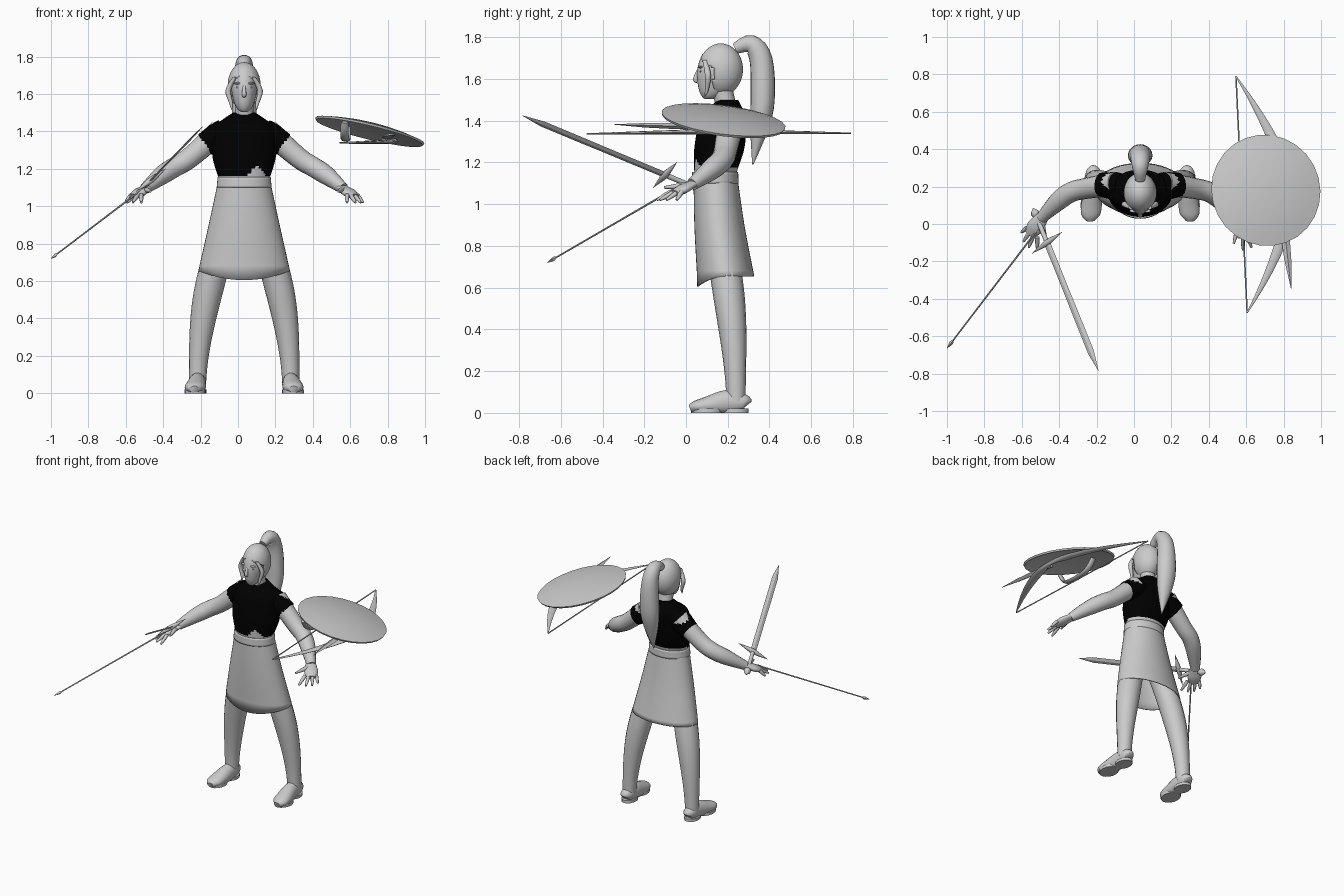
import bpy, bmesh, math
from mathutils import Vector, Matrix

if "Cube" in bpy.data.objects:
    bpy.data.objects.remove(bpy.data.objects["Cube"])

CX = 0.033  # centre line of the figure
SIDES = ((1, "left_"), (-1, "right_"))


def material(name, value):
    mat = bpy.data.materials.new(name)
    mat.use_nodes = True
    mat.diffuse_color = (value, value, value, 1)
    mat.node_tree.nodes["Principled BSDF"].inputs["Base Color"].default_value = mat.diffuse_color
    return mat


GREY = material("plain grey", 0.6)
BLACK = material("black cloth", 0.0)


def finish(name, bm, mat, smooth=True):
    bmesh.ops.recalc_face_normals(bm, faces=bm.faces)
    mesh = bpy.data.meshes.new(name)
    bm.to_mesh(mesh)
    bm.free()
    for face in mesh.polygons:
        face.use_smooth = smooth
    if smooth:
        mesh.set_sharp_from_angle(angle=math.radians(50))
    mesh.materials.append(mat)
    ob = bpy.data.objects.new(name, mesh)
    bpy.context.scene.collection.objects.link(ob)
    return ob


def resample(rows, steps):
    """Smooth curve through rows of numbers."""
    padded = [rows[0]] + rows + [rows[-1]]
    out = []
    for i in range(len(rows) - 1):
        quad = list(zip(*padded[i:i + 4]))
        for k in range(steps):
            t = k / steps
            out.append([b + t / 2 * (c - a + t * (2*a - 5*b + 4*c - d + t * (3*b - a - 3*c + d)))
                        for a, b, c, d in quad])
    return out + [rows[-1]]


def loft(name, rows, mat=GREY, seg=16, steps=4, ref=(0, 0, 1), level=False, cap=True, smooth=True):
    """Skin ellipses (x, y, z, a, b) along a path; level keeps them horizontal."""
    rows = resample([tuple(r) if len(r) == 5 else (*r, r[-1]) for r in rows], steps)
    points = [Vector(r[:3]) for r in rows]
    bm = bmesh.new()
    rings = []
    for i, (point, row) in enumerate(zip(points, rows)):
        u, v = Vector((1, 0, 0)), Vector((0, 1, 0))
        if not level:
            along = points[min(i + 1, len(points) - 1)] - points[max(i - 1, 0)]
            u = along.cross(Vector(ref)).normalized()
            v = along.normalized().cross(u)
        a, b = (max(r, 0.001) for r in row[3:])
        angles = [math.tau * k / seg for k in range(seg)]
        rings.append([bm.verts.new(point + u * a * math.cos(w) + v * b * math.sin(w)) for w in angles])
    for p, q in zip(rings, rings[1:]):
        for k in range(seg):
            bm.faces.new((p[k - 1], p[k], q[k], q[k - 1]))
    if cap:
        bm.faces.new(rings[0])
        bm.faces.new(rings[-1])
    return finish(name, bm, mat, smooth)


def stack(name, rings, **options):
    """Level rings (z, y, half width, half depth) on the centre line."""
    return loft(name, [(CX, y, z, a, b) for z, y, a, b in rings], level=True, **options)


def bar(start, end, radii, thin=1.0):
    """Evenly spaced rows on a straight line."""
    last = len(radii) - 1
    return [(*Vector(start).lerp(Vector(end), i / last), r, r * thin) for i, r in enumerate(radii)]


def pair(name, rows, **options):
    """Left and right copies; x is measured from the centre line."""
    return [loft(side + name, [(CX + sign * r[0], *r[1:]) for r in rows], **options)
            for sign, side in SIDES]


def ball(name, centre, size, seg=16):
    bm = bmesh.new()
    place = Matrix.LocRotScale(Vector(centre) + Vector((CX, 0, 0)), None, Vector(size))
    bmesh.ops.create_uvsphere(bm, u_segments=seg, v_segments=seg, radius=1, matrix=place)
    return finish(name, bm, GREY)


def thicken(ob, amount):
    ob.modifiers.new("thickness", "SOLIDIFY").thickness = amount


# Torso with a cropped top and bare waist
torso = stack("torso", [(1.06, .14, .13, .1), (1.14, .14, .135, .1), (1.27, .16, .17, .12),
                        (1.42, .18, .165, .11), (1.46, .19, .12, .08), (1.5, .2, .06, .05)],
              seg=48, steps=10)
torso.data.materials.append(BLACK)
for face in torso.data.polygons:
    c = face.center
    notch = max(0, 0.05 - abs(c.x - 0.1)) if c.y < 0.14 else 0.01
    face.material_index = int(c.z > 1.165 + notch)
pair("sleeve", bar((.1, .2, 1.4), (.21, .21, 1.33), [.07, .075, .07, .065]), mat=BLACK)

# Skirt with a hem that dips in front, and belt
skirt = stack("skirt", [(1.15, .14, .136, .104), (.9, .16, .19, .12), (.655, .19, .245, .137)],
              seg=40, steps=6, cap=False)
for v in skirt.data.vertices:
    if v.co.z < 0.66:
        v.co.z -= 0.05 * max(0, (0.19 - v.co.y) / 0.137) ** 2
thicken(skirt, 0.006)
thicken(stack("belt", [(1.155, .14, .142, .11), (1.1, .14, .147, .112)], seg=40, cap=False), 0.01)


# Legs swell from ankle to thigh
def leg_row(z):
    swell = 1 - math.cos(math.pi * min(1, z / 0.65))
    radius = 0.045 + 0.018 * swell
    return (0.25 - 0.2 * z * z, 0.24 - 0.11 * z * z, z, radius, radius - 0.004 * swell / 2)


pair("leg", [leg_row(0.05 + k / 10) for k in range(10)], level=True)

# Shoes, flattened on the ground
for shoe in pair("shoe", [(.25, .297, .04, .02), (.25, .28, .05, .04), (.25, .2, .05, .047, .06),
                          (.26, .1, .035, .055, .043), (.266, .05, .03, .05, .03), (.266, .02, .02, .025, .02)]):
    for v in shoe.data.vertices:
        v.co.z = max(v.co.z, 0.0)
pair("heel", [(.25, .235, z, .049, .065) for z in (0, .02)], level=True, steps=1)
pair("sole", [(.263, .1, z, .057, .075) for z in (0, .02)], level=True, steps=1)

# Arms and hands with fanned fingers
pair("arm", [(.13, .215, 1.4, .064), (.29, .19, 1.26, .056), (.37, .17, 1.21, .054),
             (.44, .12, 1.165, .05), (.53, .03, 1.095, .03)])
pair("palm", bar((.515, .045, 1.105), (.59, -.054, 1.052), [.03, .04, .045, .03], thin=0.5))
for i in range(4):
    f = i / 3
    reach = 0.02 * math.sin(math.pi * f)
    base = Vector((.55, -.07, 1.06)).lerp(Vector((.605, -.02, 1.06)), f)
    tip = Vector((.55, -.14, 1.02)).lerp(Vector((.635, -.045, 1.02)), f)
    tip += Vector((reach, -reach, 0))
    pair("finger_%d" % (i + 1), bar(base, tip, [.012, .011, .006]), seg=8)
pair("thumb", bar((.53, .01, 1.09), (.5, -.105, 1.08), [.018, .013, .006]), seg=8)

# Neck, head and face
stack("neck", [(1.44, .2, .06, .055), (1.5, .185, .05, .05), (1.58, .17, .05, .05)])
stack("head", [(1.503, .11, .015, .02), (1.52, .12, .036, .046), (1.56, .135, .055, .076),
               (1.64, .15, .07, .097), (1.72, .16, .06, .08), (1.75, .165, .03, .04)], seg=28)
loft("nose", [(CX, .064, 1.655, .006), (CX, .045, 1.6, .012), (CX, .055, 1.59, .01)],
     seg=10, ref=(0, 1, 0))
ball("mouth", (0, .07, 1.557), (.022, .01, .01))
for sign, side in SIDES:
    ball(side + "brow", (sign * .033, .07, 1.657), (.024, .01, .006))
    ball(side + "eye", (sign * .03, .07, 1.637), (.015, .006, .006))
    ball(side + "ear", (sign * .07, .16, 1.625), (.01, .018, .034))

# Hair: cap opened over the face, side locks and ponytail
hair = ball("hair", (0, .167, 1.645), (.088, .106, .125), seg=40)
bm = bmesh.new()
bm.from_mesh(hair.data)
opening = []
for face in bm.faces:
    c = face.calc_center_median()
    if c.y < 0.13 and c.z < 1.715 - 0.7 * abs(c.x - CX):
        opening.append(face)
bmesh.ops.delete(bm, geom=opening, context="FACES")
bm.to_mesh(hair.data)
bm.free()
thicken(hair, 0.008)
pair("side_lock", [(.05, .09, 1.69, .012), (.085, .105, 1.62, .015), (.07, .1, 1.55, .01),
                   (.066, .09, 1.515, .002)], seg=10, level=True)
loft("ponytail", [(CX, .235, 1.745, .026), (CX, .31, 1.767, .044), (CX, .36, 1.69, .055),
                  (CX, .367, 1.5, .058, .066), (CX, .35, 1.36, .043, .05), (CX, .32, 1.19, .003)],
     ref=(1, 0, 0), seg=20)

# Sword held by the right hand
tip, guard = Vector((-.19, -.785, 1.425)), Vector((-.465, -.1, 1.14))
axis = (tip - guard).normalized()
cross = Vector((.14, .125, .105))
cross = (cross - axis * cross.dot(axis)).normalized()
side = cross.cross(axis)
loft("sword_blade", bar(guard, tip, [.02] * 4 + [.021] * 3 + [0], thin=0.25),
     seg=4, steps=1, ref=side, smooth=False)
loft("sword_guard", bar(guard - cross * .115, guard + cross * .115, [0, .01, .017, .01, 0]),
     seg=8, ref=axis)
loft("sword_grip", bar(guard, guard - axis * .16, [.013, .012]), seg=10)
loft("sword_pommel", bar(guard - axis * .15, guard - axis * .212, [.006, .024, .004]), seg=10)

# Arrow in the same hand
nock, point = Vector((-.5, -.01, 1.1)), Vector((-1, -.665, .72))
neck = nock.lerp(point, 0.93)
loft("arrow_shaft", bar(nock, neck, [.005, .004]), seg=6, steps=1)
loft("arrow_head", bar(neck, point, [.003, .011, .006, 0]), seg=4, steps=1, smooth=False)

# Domed shield tilted above the left arm
RADIUS, DOME = 0.3, 0.035
outer = [(0, 0, DOME * (1 - f * f), RADIUS * f) for f in (k / 5 for k in range(6))]
inner = [(0, 0, z - 0.012, r * 0.98) for _, _, z, r in reversed(outer)]
shield = loft("shield", outer + inner, seg=26, steps=1, level=True)
tilt = Vector((0, 0, 1)).rotation_difference(Vector((.24, .13, 1)))
shield.matrix_world = Matrix.LocRotScale(Vector((.705, .18, 1.405)), tilt, None)
loft("shield_handle", [(.57, -.07, 1.45, .02, .01), (.57, 0, 1.37, .023, .01),
                       (.58, .2, 1.36, .022, .01), (.58, .28, 1.425, .02, .01)], seg=10)

# Bow under the shield: string, curved limbs and grip
top, low = Vector((.545, .79, 1.34)), Vector((.605, -.475, 1.337))
bow = []
for k in range(13):
    t = k / 6 - 1
    bend = 0.265 * (1 - abs(t) ** 1.5)
    width = 0.003 + 0.02 * math.sin(math.pi * abs(t) ** 0.6) + 0.011 * (1 - abs(t))
    bow.append((*(low.lerp(top, k / 12) + Vector((bend, 0, 0.01 * (1 - abs(t))))), width, 0.003 + 0.012 * (1 - abs(t))))
loft("bow", bow, seg=8, steps=2)
loft("bow_string", bar(top, low, [.004, .004]), seg=6, steps=1)

# Loose blade beside the bow
loft("spare_blade", bar((.79, .1, 1.37), (.84, -.345, 1.382), [.022, .024, .018, 0], thin=0.6),
     seg=4, steps=1, smooth=False)
